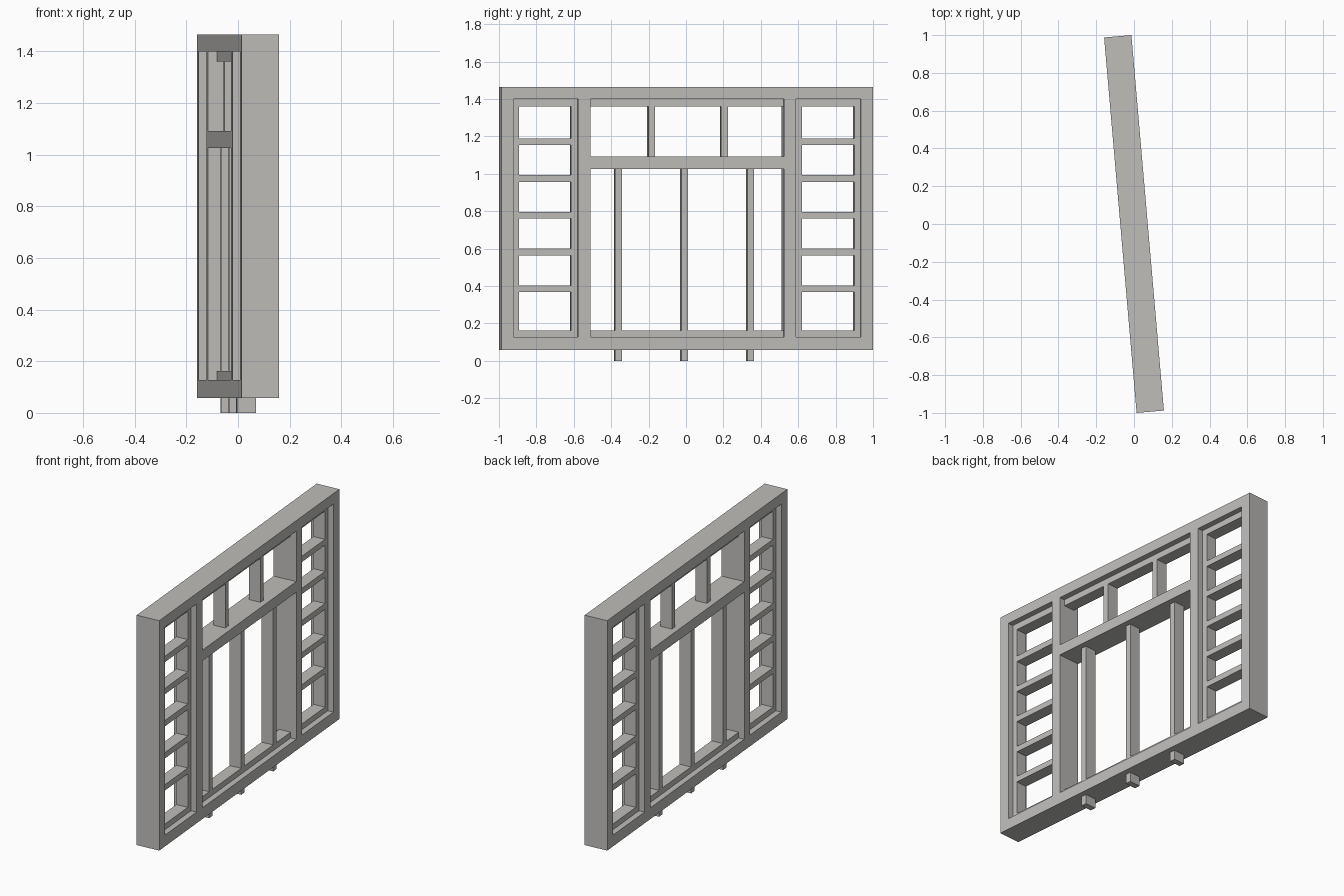
import bpy
import math
from mathutils import Matrix

cube = bpy.data.objects.get("Cube")
if cube:
    bpy.data.objects.remove(cube, do_unlink=True)

TURN = Matrix.Rotation(math.radians(4.95), 4, 'Z')
DEPTH, THIN = 0.145, 0.074          # outer frame and inset joinery depths
HALF = 0.9975                       # half the frame length
BOTTOM, SILL, HEAD, TOP = 0.058, 0.127, 1.40, 1.465
MULLION_IN, MULLION_OUT, STILE_IN = 0.52, 0.585, 0.932
SASH_IN, SASH_OUT = 0.62, 0.90
LEDGE, LINTEL = 0.162, 1.361
TRANSOM_LOW, TRANSOM_HIGH = 1.026, 1.092
BAR = 0.036

grey = bpy.data.materials.new("warm grey")
grey.use_nodes = True
colour = (0.52, 0.51, 0.49, 1)
grey.diffuse_color = colour
grey.node_tree.nodes["Principled BSDF"].inputs["Base Color"].default_value = colour


def beam(name, y0, y1, z0, z1, depth):
    """Box beam spanning y0-y1 and z0-z1, centred in the wall and turned with it."""
    bpy.ops.mesh.primitive_cube_add(size=1)
    obj = bpy.context.object
    obj.name = name
    obj.data.transform(TURN @ Matrix.Translation((0, (y0 + y1) / 2, (z0 + z1) / 2))
                       @ Matrix.Diagonal((depth, y1 - y0, z1 - z0, 1)))
    obj.data.materials.append(grey)


# Outer frame rails and transom
beam("bottom_rail", -HALF, HALF, BOTTOM, SILL, DEPTH)
beam("top_rail", -HALF, HALF, HEAD, TOP, DEPTH)
beam("transom", -MULLION_IN, MULLION_IN, TRANSOM_LOW, TRANSOM_HIGH, DEPTH)

# Inset ledges of the middle bay
beam("middle_sill", -MULLION_IN, MULLION_IN, SILL, LEDGE, THIN)
beam("middle_lintel", -MULLION_IN, MULLION_IN, LINTEL, HEAD, THIN)

# Uprights and inset side windows, mirrored about the middle
for side, label in ((-1, "near"), (1, "far")):
    def pair(name, a, b, z0, z1, depth):
        beam(f"{label}_{name}", min(side * a, side * b), max(side * a, side * b), z0, z1, depth)

    pair("outer_stile", STILE_IN, HALF, SILL, HEAD, DEPTH)
    pair("mullion", MULLION_IN, MULLION_OUT, SILL, HEAD, DEPTH)
    pair("sash_outer_stile", SASH_OUT, STILE_IN, SILL, HEAD, THIN)
    pair("sash_inner_stile", MULLION_OUT, SASH_IN, SILL, HEAD, THIN)
    pair("sash_sill", SASH_IN, SASH_OUT, SILL, LEDGE, THIN)
    pair("sash_lintel", SASH_IN, SASH_OUT, LINTEL, HEAD, THIN)
    for i in range(5):
        z = 0.385 + i * 0.1965
        pair(f"sash_bar_{i + 1}", SASH_IN, SASH_OUT, z - BAR / 2, z + BAR / 2, THIN)

# Door posts, which pass down through the bottom rail as short feet
for i in range(3):
    y = -0.365 + i * 0.3545
    beam(f"door_post_{i + 1}", y - BAR / 2, y + BAR / 2, LEDGE, TRANSOM_LOW, THIN)
    beam(f"post_foot_{i + 1}", y - BAR / 2, y + BAR / 2, 0, BOTTOM, THIN)

# Short bars of the fanlight
for i, y in enumerate((-0.187, 0.203)):
    beam(f"fanlight_bar_{i + 1}", y - BAR / 2, y + BAR / 2, TRANSOM_HIGH, LINTEL, THIN)
